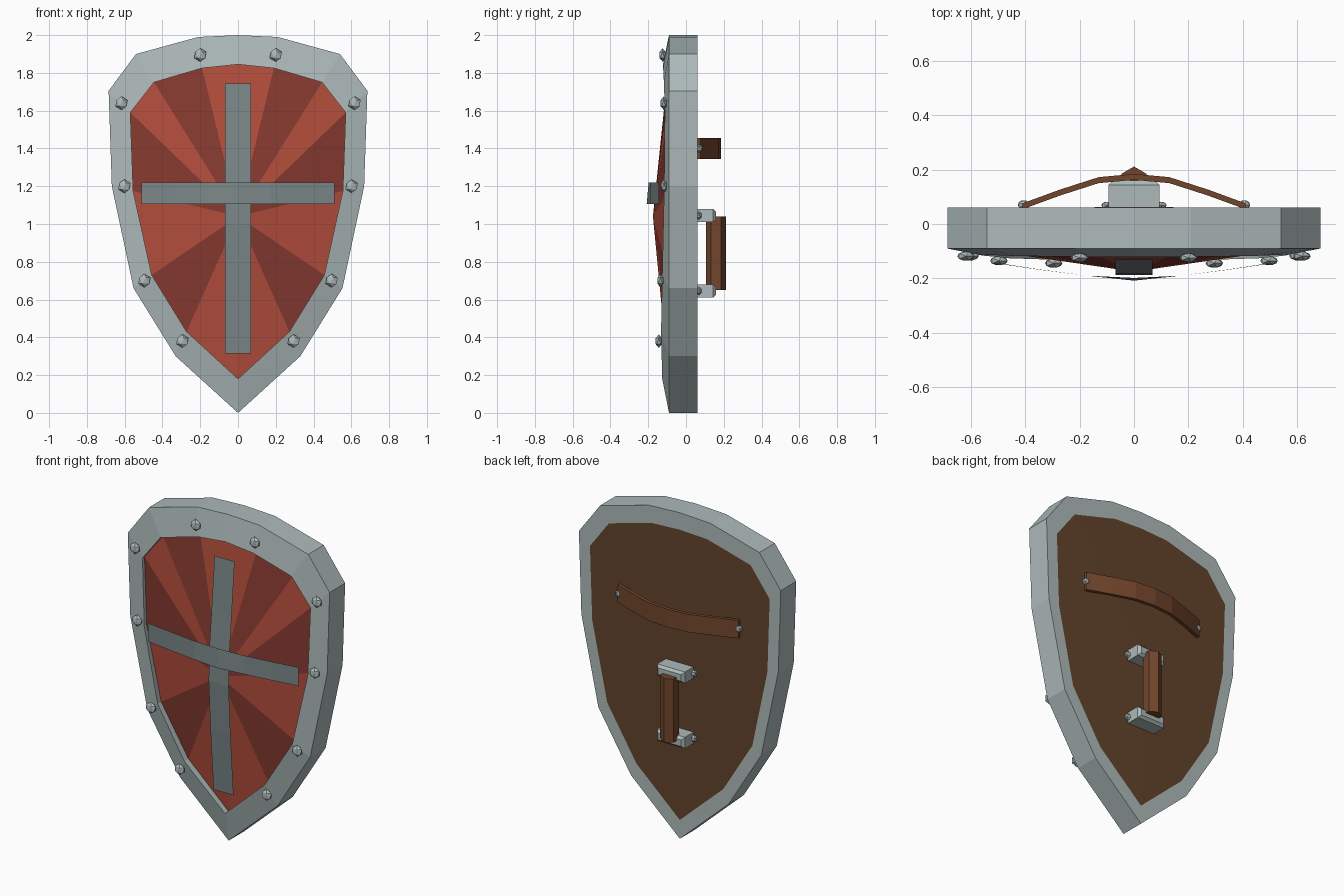
import bpy, bmesh
from mathutils import Matrix

if "Cube" in bpy.data.objects:
    bpy.data.objects.remove(bpy.data.objects["Cube"])


def material(name, rgb):
    m = bpy.data.materials.new(name)
    m.diffuse_color = (*rgb, 1)
    m.use_nodes = True
    m.node_tree.nodes["Principled BSDF"].inputs["Base Color"].default_value = m.diffuse_color
    return m


RED = material("red_paint", (0.45, 0.075, 0.045))
DARK_RED = material("dark_red_paint", (0.24, 0.042, 0.03))
WOOD = material("dark_wood", (0.125, 0.058, 0.025))
LEATHER = material("leather", (0.17, 0.06, 0.025))
STEEL = material("steel", (0.42, 0.49, 0.49))
BACK_STEEL = material("dull_steel", (0.20, 0.245, 0.25))


def add(name, bm, mats, recalc=True):
    if recalc:
        bmesh.ops.recalc_face_normals(bm, faces=bm.faces)
    me = bpy.data.meshes.new(name)
    bm.to_mesh(me)
    bm.free()
    ob = bpy.data.objects.new(name, me)
    bpy.context.collection.objects.link(ob)
    for m in mats:
        me.materials.append(m)
    return ob


def mirrored(half):
    """Close a right-hand half outline (first and last points on x = 0)."""
    return half + [(-p[0], *p[1:]) for p in half[-2:0:-1]]


def bridge(bm, a, b):
    n = len(a)
    for i in range(n):
        j = (i + 1) % n
        bm.faces.new((a[i], a[j], b[j], b[i]))


# Shield outlines
CZ = 1.05
outer = mirrored([(0, 2.0), (0.21, 1.99), (0.54, 1.9), (0.685, 1.705),
                  (0.668, 1.2), (0.553, 0.66), (0.33, 0.3), (0, 0)])
inner = mirrored([(0, -0.122, 1.845), (0.19, -0.121, 1.825), (0.445, -0.117, 1.75),
                  (0.57, -0.112, 1.59), (0.555, -0.116, 1.175), (0.457, -0.126, 0.73),
                  (0.272, -0.132, 0.43), (0, -0.126, 0.18)])
panel = [(x, -0.092, z) for x, y, z in inner]
back_in = [(x * 0.89, 0.06, CZ + (z - CZ) * 0.89) for x, z in outer]

# Metal rim
bm = bmesh.new()
loops = [panel, inner, [(x, -0.09, z) for x, z in outer],
         [(x, 0.06, z) for x, z in outer], back_in]
rings = [[bm.verts.new(p) for p in loop] for loop in loops]
for a, b in zip(rings, rings[1:]):
    bridge(bm, a, b)
add("rim", bm, [STEEL])


# Painted front (alternating reds) and wooden back, both fans
def fan(name, ring, apex, mats, facing):
    bm = bmesh.new()
    vs = [bm.verts.new(p) for p in ring]
    c = bm.verts.new(apex)
    n = len(vs)
    for i in range(n):
        f = bm.faces.new((vs[i], vs[(i + 1) % n], c))
        f.material_index = min(i, n - 1 - i) % 2 if len(mats) > 1 else 0
    bm.normal_update()
    for f in bm.faces:
        if f.normal.y * facing < 0:
            f.normal_flip()
    add(name, bm, mats, recalc=False)


fan("front_panel", panel, (0, -0.175, 1.04), [RED, DARK_RED], -1)
fan("back_panel", back_in, (0, 0.062, CZ), [WOOD], 1)


# Cross made of two thin bent sheets
def sheet(name, pairs):
    bm = bmesh.new()
    rows = [[bm.verts.new(p) for p in pair] for pair in pairs]
    for a, b in zip(rows, rows[1:]):
        bm.faces.new((a[0], a[1], b[1], b[0]))
    bm.normal_update()
    for f in bm.faces:
        if f.normal.y > 0:
            f.normal_flip()
    add(name, bm, [BACK_STEEL], recalc=False)


sheet("cross_upright", [((-0.068, y, z), (0.068, y, z)) for z, y in
                        [(1.745, -0.13), (1.4, -0.161), (1.16, -0.184), (1.0, -0.187),
                         (0.7, -0.17), (0.315, -0.14)]])
band = [(0, -0.198, -0.208), (0.17, -0.19, -0.19), (0.34, -0.169, -0.168),
        (0.51, -0.144, -0.142)]
band = [(-x, t, b) for x, t, b in band[:0:-1]] + band
sheet("cross_bar", [((x, t, 1.22), (x, b, 1.105)) for x, t, b in band])


# Flattened rivets
def rivet(name, loc, r, depth):
    bm = bmesh.new()
    mat = Matrix.Translation(loc) @ Matrix.Diagonal((r, depth, r, 1))
    bmesh.ops.create_icosphere(bm, subdivisions=1, radius=1, matrix=mat)
    add(name, bm, [STEEL])


for s in (-1, 1):
    for x, y, z in [(0.2, -0.124, 1.895), (0.617, -0.118, 1.64), (0.602, -0.117, 1.2),
                    (0.496, -0.135, 0.7), (0.295, -0.144, 0.38)]:
        rivet("rim_rivet", (s * x, y, z), 0.036, 0.019)
    rivet("strap_rivet", (s * 0.405, 0.07, 1.4), 0.024, 0.02)
    for z in (0.645, 1.045):
        rivet("bracket_rivet", (s * 0.1, 0.068, z), 0.022, 0.016)

# Arm strap
path = [(0, 0.184), (0.13, 0.172), (0.27, 0.127), (0.41, 0.076)]
path = [(-x, y) for x, y in path[:0:-1]] + path
bm = bmesh.new()
rings = [[bm.verts.new((x, y - d, z)) for d, z in
          ((0, 1.345), (0, 1.455), (0.022, 1.455), (0.022, 1.345))] for x, y in path]
for a, b in zip(rings, rings[1:]):
    bridge(bm, a, b)
bm.faces.new(rings[0])
bm.faces.new(rings[-1])
add("arm_strap", bm, [LEATHER])

# Hexagonal hand grip, one corner facing backwards
bm = bmesh.new()
bmesh.ops.create_cone(bm, cap_ends=True, segments=6, radius1=0.053, radius2=0.053,
                      depth=0.39, matrix=Matrix.Translation((0, 0.158, 0.845)))
add("hand_grip", bm, [LEATHER])

# Grip brackets, bevelled around the rear face
for name, z in (("upper_bracket", 1.045), ("lower_bracket", 0.645)):
    bm = bmesh.new()
    mat = Matrix.Translation((0, 0.107, z)) @ Matrix.Diagonal((0.188, 0.104, 0.07, 1))
    bmesh.ops.create_cube(bm, size=1, matrix=mat)
    rear = [e for e in bm.edges if all(v.co.y > 0.1 for v in e.verts)]
    bmesh.ops.bevel(bm, geom=rear, offset=0.015, segments=1, affect='EDGES')
    add(name, bm, [STEEL])
